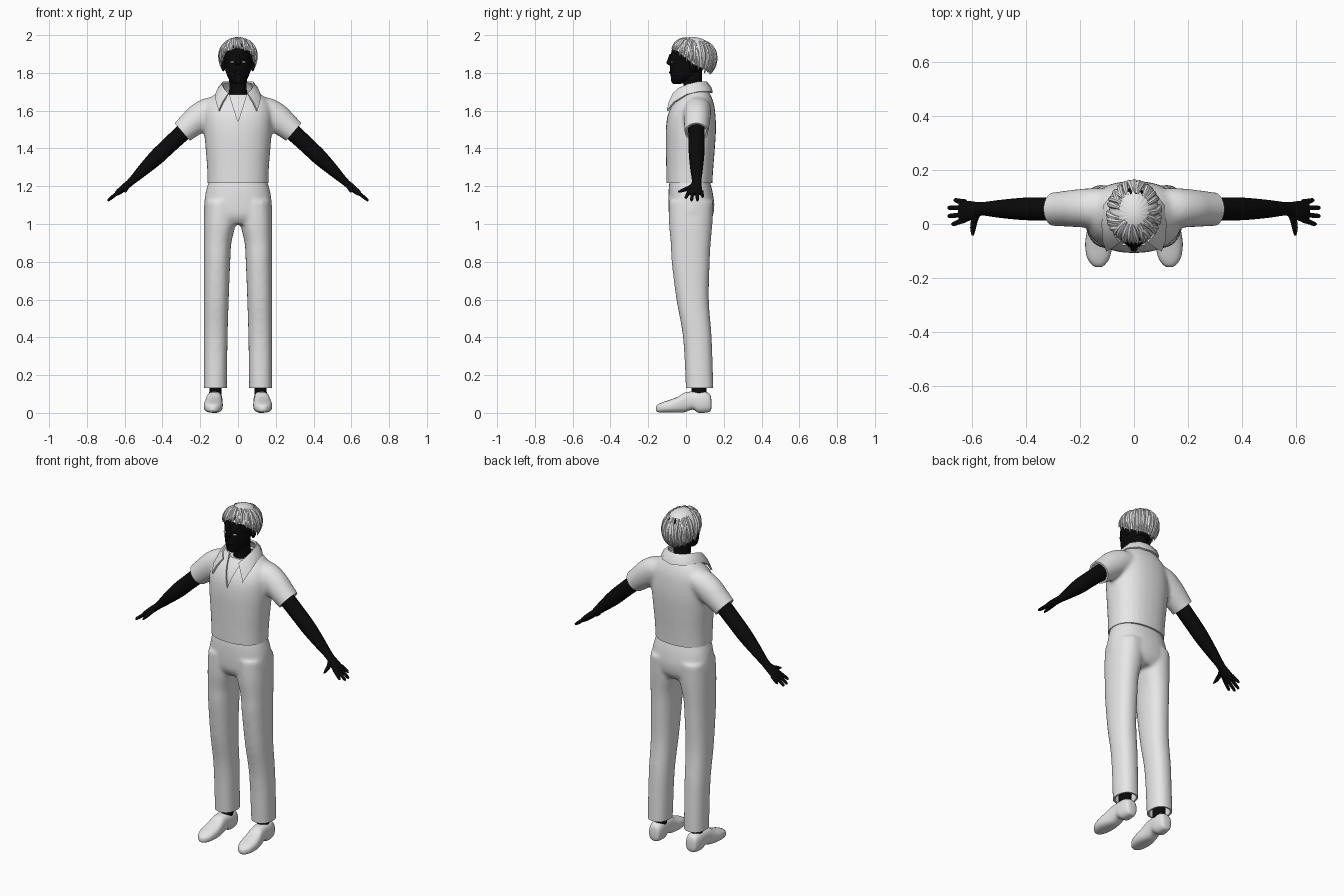
import bpy, bmesh, math, random
from mathutils import Vector

if "Cube" in bpy.data.objects:
    bpy.data.objects.remove(bpy.data.objects["Cube"])
random.seed(4)
X, Y, Z = Vector((1, 0, 0)), Vector((0, 1, 0)), Vector((0, 0, 1))
PARTS = []


def material(name, value):
    m = bpy.data.materials.new(name)
    m.use_nodes = True
    m.diffuse_color = (value, value, value, 1)
    m.node_tree.nodes["Principled BSDF"].inputs["Base Color"].default_value = (value, value, value, 1)
    return m


PALE, BLACK = material("pale grey", 0.8), material("black", 0.003)


def catmull(p, i, t):
    a, b, c, d = (p[max(0, min(len(p) - 1, i + k))] for k in (-1, 0, 1, 2))
    return [0.5 * (2 * q + (r - o) * t + (2 * o - 5 * q + 4 * r - s) * t * t + (3 * q - o - 3 * r + s) * t ** 3)
            for o, q, r, s in zip(a, b, c, d)]


def loft(bm, rings, u=X, v=Y, n=28, power=2.0, side=1, steps=4):
    """Skin rings of (x, y, z, radius along u, radius along v)."""
    path = [catmull(rings, i, k / steps) for i in range(len(rings) - 1) for k in range(steps)] + [rings[-1]]
    loops = []
    for x, y, z, a, b in path:
        loop = []
        for k in range(n):
            c, s = math.cos(2 * math.pi * k / n), math.sin(2 * math.pi * k / n)
            p = Vector((x, y, z)) + u * a * math.copysign(abs(c) ** (2 / power), c) \
                + v * b * math.copysign(abs(s) ** (2 / power), s)
            loop.append(bm.verts.new((p.x * side, p.y, p.z)))
        loops.append(loop)
    for lo, hi in zip(loops, loops[1:]):
        for k in range(n):
            bm.faces.new((lo[k], lo[k - 1], hi[k - 1], hi[k]))
    bm.faces.new(loops[0])
    bm.faces.new(loops[-1])


def finish(name, bm, mat):
    bmesh.ops.recalc_face_normals(bm, faces=bm.faces)
    me = bpy.data.meshes.new(name)
    bm.to_mesh(me)
    bm.free()
    me.materials.append(mat)
    ob = bpy.data.objects.new(name, me)
    bpy.context.collection.objects.link(ob)
    PARTS.append(ob)
    return ob


def bake(ob, mat):
    """Apply the modifiers of an object."""
    bpy.context.view_layer.update()
    deps = bpy.context.evaluated_depsgraph_get()
    me = bpy.data.meshes.new_from_object(ob.evaluated_get(deps))
    ob.modifiers.clear()
    ob.data = me
    me.materials.clear()
    me.materials.append(mat)


def solidify(ob, thickness, offset=-1):
    m = ob.modifiers.new("thickness", "SOLIDIFY")
    m.thickness, m.offset = thickness, offset
    bake(ob, ob.data.materials[0])


def fuse(ob, iterations):
    """Blend overlapping lofts into one cloth surface and return it for cutting."""
    m = ob.modifiers.new("fuse", "REMESH")
    m.mode, m.voxel_size = "VOXEL", 0.01
    m = ob.modifiers.new("soften", "SMOOTH")
    m.factor, m.iterations = 0.5, iterations
    bake(ob, PALE)
    bm = bmesh.new()
    bm.from_mesh(ob.data)
    return bm


def cut(bm, point, normal, test=lambda c: True, clear=True):
    faces = [f for f in bm.faces if test(f.calc_center_median())]
    geom = list({e for f in faces for e in f.edges}) + list({v for f in faces for v in f.verts}) + faces
    bmesh.ops.bisect_plane(bm, geom=geom, plane_co=point, plane_no=normal, clear_outer=clear)


# Trousers: hips and two legs fused, cut open at the hems
bm = bmesh.new()
loft(bm, [(0, .02, 1.25, .152, .10), (0, .02, 1.22, .157, .108), (0, .024, 1.17, .171, .117), (0, .028, 1.10, .18, .122),
          (0, .027, 1.04, .176, .115), (0, .027, 1.0, .12, .09)], power=2.3)
for s in (1, -1):
    loft(bm, [(.09, .028, 1.12, .086, .118), (.097, .025, 1.0, .084, .115), (.108, .025, .9, .073, .106),
              (.111, .025, .8, .07, .101), (.115, .035, .6, .066, .086), (.118, .06, .4, .063, .076),
              (.12, .072, .13, .061, .073), (.12, .072, .08, .061, .073)], power=2.3, side=s)
trousers = finish("trousers", bm, PALE)
bm = fuse(trousers, 8)
cut(bm, (0, 0, .132), -Z)
bm.to_mesh(trousers.data)
bm.free()
solidify(trousers, .01)

# Shirt: body and short sleeves fused, cut at hem, cuffs, neck and V opening
TORSO = [(0, .018, 1.17, .161, .121), (0, .018, 1.22, .162, .122), (0, .02, 1.30, .164, .125), (0, .023, 1.40, .172, .13),
         (0, .026, 1.50, .18, .133), (0, .03, 1.58, .18, .126), (0, .04, 1.64, .165, .107),
         (0, .05, 1.685, .125, .08), (0, .05, 1.715, .085, .062), (0, .05, 1.735, .06, .05)]
bm = bmesh.new()
loft(bm, TORSO, power=2.3)
for s in (1, -1):
    loft(bm, [(.08, .06, 1.63, .06, .065), (.14, .06, 1.605, .075, .073), (.20, .059, 1.565, .078, .071),
              (.25, .057, 1.525, .07, .067), (.295, .055, 1.487, .063, .063), (.33, .055, 1.457, .06, .062)],
         u=Vector((.66, 0, .75)), side=s)
shirt = finish("shirt", bm, PALE)
bm = fuse(shirt, 9)
cut(bm, (0, 0, 1.218), -Z)
cut(bm, (0, 0, 1.705), Z)
vee = []
for s in (1, -1):
    cut(bm, (.295 * s, .055, 1.487), (.76 * s, 0, -.65), lambda c: c.x * s > .215)
    vee.append(Vector((.16 * s, 0, -.05)))
    cut(bm, (0, 0, 1.54), vee[-1], lambda c: c.y < .03, clear=False)
opening = [f for f in bm.faces if f.calc_center_median().y < .02 and f.calc_center_median().z > 1.54
           and all((f.calc_center_median() - Vector((0, 0, 1.54))).dot(n) < 0 for n in vee)]
bmesh.ops.delete(bm, geom=opening, context="FACES")
bm.to_mesh(shirt.data)
bm.free()
solidify(shirt, .011)

# Undershirt seen in the V opening
bm = bmesh.new()
loft(bm, [(x, y, z, a - .012, b - .012) for x, y, z, a, b in TORSO[4:8]], power=2.3)
finish("undershirt", bm, PALE)

# Folded collar with two points
half = [((0, .108, 1.75), (0, .138, 1.695)), ((.045, .098, 1.752), (.07, .12, 1.70)),
        ((.075, .06, 1.75), (.108, .07, 1.70)), ((.082, .01, 1.738), (.116, .005, 1.685)),
        ((.072, -.04, 1.715), (.114, -.06, 1.645)), ((.05, -.066, 1.69), (.10, -.098, 1.60))]
flip = [tuple((-p[0], p[1], p[2]) for p in pair) for pair in half[:0:-1]]
bm = bmesh.new()
cols = []
for top, low in flip + half:
    top, low = Vector(top), Vector(low)
    bulge = Vector((low.x, low.y - .04, .03)).normalized() * .006
    cols.append([bm.verts.new(p) for p in (top, (top + low) / 2 + bulge, low)])
for a, b in zip(cols, cols[1:]):
    for k in (0, 1):
        bm.faces.new((a[k], b[k], b[k + 1], a[k + 1]))
collar = finish("collar", bm, PALE)
solidify(collar, .01, 0)

# Neck and head
bm = bmesh.new()
loft(bm, [(0, .045, 1.62, .055, .055), (0, .042, 1.68, .048, .05), (0, .036, 1.74, .046, .05), (0, .03, 1.82, .05, .055)])
finish("neck", bm, BLACK)
bm = bmesh.new()
loft(bm, [(0, -.048, 1.742, .018, .02), (0, -.037, 1.752, .036, .04), (0, -.02, 1.775, .053, .06),
          (0, 0, 1.81, .065, .084), (0, .02, 1.855, .074, .105), (0, .03, 1.90, .078, .11),
          (0, .035, 1.945, .07, .10), (0, .035, 1.975, .045, .06)])
finish("head", bm, BLACK)
bm = bmesh.new()
loft(bm, [(0, -.078, 1.90, .008, .008), (0, -.084, 1.875, .009, .012), (0, -.088, 1.852, .014, .015),
          (0, -.08, 1.84, .011, .01)], n=12)
finish("nose", bm, BLACK)
bm = bmesh.new()
loft(bm, [(0, -.074, 1.814, .012, .008), (0, -.079, 1.803, .024, .011), (0, -.075, 1.792, .014, .008)], n=14)
finish("lips", bm, BLACK)


def ellipsoid(name, centre, size, mat):
    bm = bmesh.new()
    bmesh.ops.create_uvsphere(bm, u_segments=16, v_segments=10, radius=1)
    for v in bm.verts:
        v.co = Vector(v.co[i] * size[i] + centre[i] for i in range(3))
    finish(name, bm, mat)


# Hair cap with combed ridges, ending at the hairline
LINE = [(0, 62), (45, 72), (72, 92), (95, 112), (130, 128), (180, 140)]


def hairline(a):
    d = abs((math.degrees(a) + 180) % 360 - 180)
    for (a0, p0), (a1, p1) in zip(LINE, LINE[1:]):
        if d <= a1:
            return math.radians(p0 + (p1 - p0) * (d - a0) / (a1 - a0))
    return math.radians(LINE[-1][1])


def scalp(a, phi, k=1.0):
    s = math.sin(phi) if phi < math.pi / 2 else 1 - (1 - math.sin(phi)) * .65
    return Vector((.094 * k * s * math.sin(a), .036 - .119 * k * s * math.cos(a), 1.882 + .108 * k * math.cos(phi)))


bm = bmesh.new()
N, M = 120, 16
rows = [[bm.verts.new(scalp(2 * math.pi * i / N, hairline(2 * math.pi * i / N) * (j + .3) / (M + .3),
                            1 + .018 * (j / M) * math.sin(20 * 2 * math.pi * i / N + 3 * j / M)))
         for i in range(N)] for j in range(M + 1)]
bm.faces.new(rows[0])
for a, b in zip(rows, rows[1:]):
    for i in range(N):
        bm.faces.new((a[i], a[i - 1], b[i - 1], b[i]))
solidify(finish("hair_cap", bm, PALE), .014)

# Loose tapered locks from crown to hairline
cu = bpy.data.curves.new("lock_guides", "CURVE")
cu.dimensions, cu.bevel_depth, cu.bevel_resolution = "3D", .013, 2
LOCKS = 34
for i in range(LOCKS):
    a0 = 2 * math.pi * (i + random.uniform(-.3, .3)) / LOCKS
    swirl, reach = random.uniform(-.35, .35), random.uniform(1.0, 1.1)
    sp = cu.splines.new("POLY")
    sp.points.add(9)
    for j, p in enumerate(sp.points):
        t = j / 9
        a = a0 + swirl * (1 - t) ** 2
        phi = (.3 + .7 * t) * hairline(a0) * reach
        p.co = (*scalp(a, phi, .985 + .05 * t ** 3), 1)
        p.radius = .05 + .95 * math.sin(math.pi * min(1, .12 + .87 * t)) ** .8
guides = bpy.data.objects.new("lock_guides", cu)
bpy.context.collection.objects.link(guides)
bpy.context.view_layer.update()
mesh = bpy.data.meshes.new_from_object(guides.evaluated_get(bpy.context.evaluated_depsgraph_get()))
bpy.data.objects.remove(guides)
bm = bmesh.new()
bm.from_mesh(mesh)
finish("hair_locks", bm, PALE).data.materials.clear()
PARTS[-1].data.materials.append(PALE)

# Paired parts: eyes, ears, arms, hands, ankles, shoes
ARM = [(.24, .056, 1.53, .046, .045), (.30, .055, 1.477, .045, .043), (.37, .056, 1.412, .043, .043),
       (.43, .056, 1.355, .042, .04), (.50, .056, 1.288, .032, .033), (.565, .056, 1.225, .02, .025),
       (.60, .05, 1.195, .019, .034), (.635, .046, 1.167, .015, .041), (.647, .046, 1.157, .009, .034)]
FINGERS = [(.082, .088, .668, 1.140), (.060, .060, .69, 1.122), (.036, .030, .69, 1.122), (.015, .0, .676, 1.134)]
SHOE = [(.122, .135, .045, .014, .016), (.122, .128, .052, .032, .044), (.123, .10, .057, .04, .056),
        (.124, .065, .058, .042, .057), (.125, .035, .065, .041, .048), (.127, -.005, .056, .043, .052),
        (.129, -.04, .044, .048, .043), (.131, -.08, .036, .05, .035), (.132, -.125, .029, .042, .027),
        (.132, -.15, .024, .025, .02), (.132, -.16, .022, .01, .01)]
for side, s in (("left", 1), ("right", -1)):
    ellipsoid(side + "_eye", (.03 * s, -.075, 1.857), (.014, .006, .005), PALE)
    ellipsoid(side + "_ear", (.078 * s, .035, 1.838), (.011, .018, .03), BLACK)
    bm = bmesh.new()
    loft(bm, ARM, u=Vector((.67, 0, .74)), side=s)
    for y0, y1, x1, z1 in FINGERS:
        loft(bm, [(.625, y0, 1.174, .009, .010), (.65, (y0 + y1) / 2, 1.155, .0095, .0095),
                  (x1 - .007, y1, z1 + .007, .008, .008), (x1, y1, z1, .003, .003)],
             u=Vector((.67, 0, .74)), n=10, side=s)
    loft(bm, [(.58, .04, 1.207, .014, .012), (.592, .012, 1.19, .013, .013), (.597, -.02, 1.178, .010, .010),
              (.598, -.042, 1.17, .004, .004)], u=X, v=Z, n=10, side=s)
    finish(side + "_arm", bm, BLACK)
    bm = bmesh.new()
    loft(bm, [(.12, .068, .08, .034, .042), (.12, .068, .13, .032, .04), (.12, .068, .22, .036, .044)], side=s)
    finish(side + "_ankle", bm, BLACK)
    bm = bmesh.new()
    loft(bm, SHOE, v=Z, power=2.6, side=s)
    finish(side + "_shoe", bm, PALE)

# Smooth shading with sharp edges kept
bpy.ops.object.select_all(action="DESELECT")
for ob in PARTS:
    ob.select_set(True)
bpy.context.view_layer.objects.active = PARTS[0]
bpy.ops.object.shade_smooth_by_angle(angle=math.radians(40))
